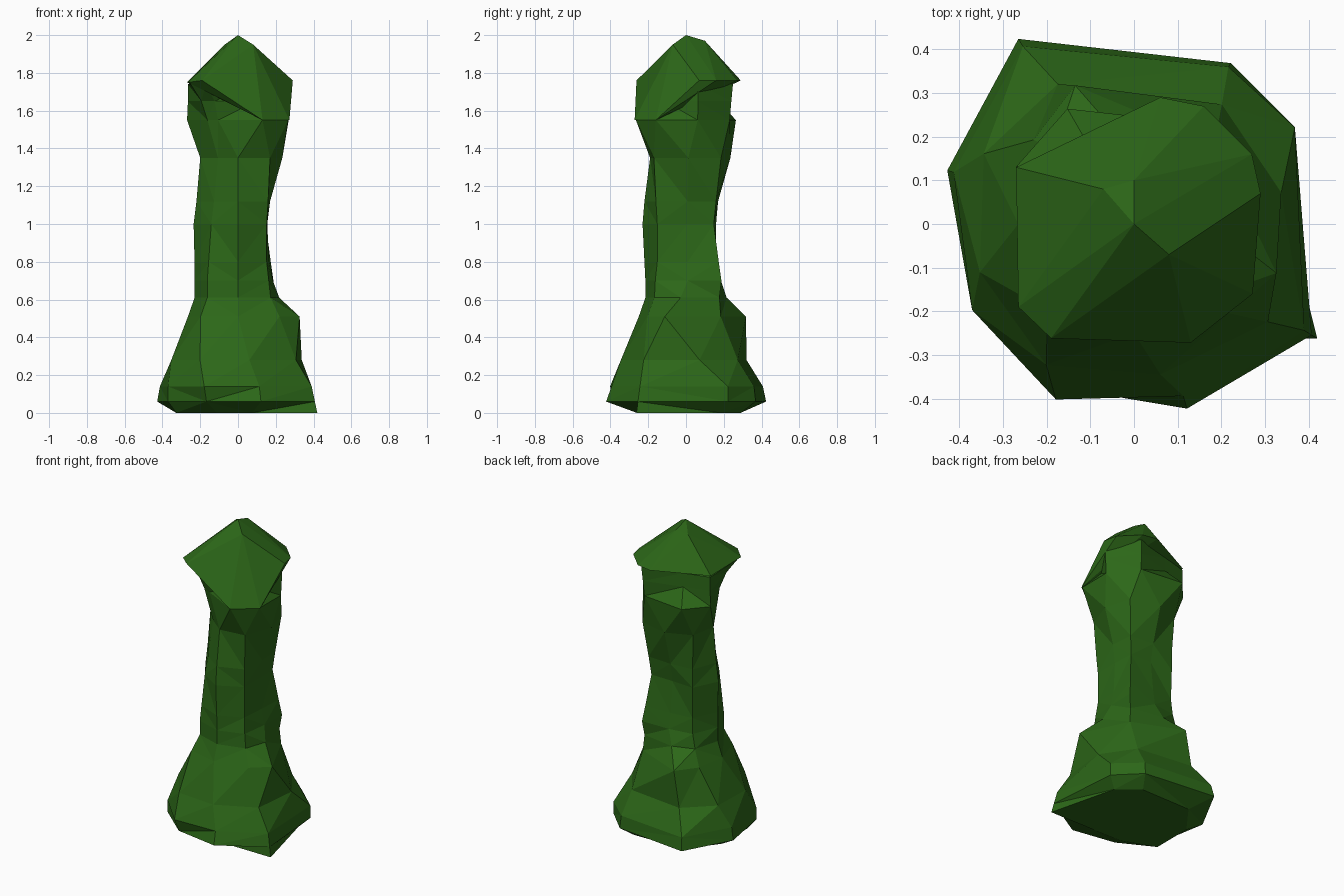
import bpy, bmesh
from math import radians, cos, sin

# Corner directions of the eight-sided section, keyed by height
ANGLES = [
    (0.14, (31, 59, 122, 164, 208, 246, 286, 328)),
    (0.51, (-19, 45, 113, 140, 180, 225, 270, 317)),
    (0.70, (3, 45, 92, 135, 180, 225, 270, 315)),
    (1.35, (3, 45, 92, 135, 180, 225, 270, 315)),
    (1.55, (13, 59, 120, 154, 216, 234, 296, 329)),
]

# Each section: height, then the radius at each corner
FOOT = [
    (0.00, .36, .34, .34, .34, .37, .28, .27, .495),
    (0.06, .43, .43, .50, .445, .42, .41, .44, .48),
    (0.14, .43, .42, .48, .43, .42, .44, .41, .46),
    (0.28, .345, .34, .365, .38, .37, .38, .35, .38),
    (0.51, .345, .26, .345, .30, .265, .28, .25, .30),
]
STEM = [
    (0.61, .22, .25, .22, .25, .23, .23, .215, .24),
    (0.70, .185, .265, .185, .23, .23, .23, .215, .23),
    (0.80, .165, .245, .17, .22, .23, .22, .22, .215),
    (1.00, .155, .208, .15, .225, .235, .20, .23, .215),
    (1.12, .17, .225, .17, .225, .22, .18, .22, .225),
    (1.35, .235, .262, .235, .24, .20, .15, .19, .24),
]
NECK = [
    (1.55, .275, .27, .305, .30, .20, .18, .295, .31),
    (1.65, .28, .28, .20, .295, .24, .21, .22, .22),
    (1.74, .28, .29, .20, .295, .31, .29, .18, .18),
    (1.80, .15, .15, .15, .15, .15, .15, .12, .12),
]

# Corners of the faceted crown
CROWN = [
    (0, 0, 2.0), (0, .10, 1.97), (-.07, .08, 1.95), (.08, -.07, 1.95),
    (.29, .07, 1.76), (.27, .16, 1.76), (.16, .27, 1.76), (.06, .29, 1.76),
    (-.27, .13, 1.75), (-.265, -.19, 1.75), (-.19, -.262, 1.76),
    (.13, -.272, 1.55), (.272, -.16, 1.55),
]


def corner_angles(z):
    """Corner directions at a height, blended between the keyed ones."""
    if z <= ANGLES[0][0]:
        return ANGLES[0][1]
    for (z0, a0), (z1, a1) in zip(ANGLES, ANGLES[1:]):
        if z <= z1:
            t = (z - z0) / (z1 - z0)
            return [a + (b - a) * t for a, b in zip(a0, a1)]
    return ANGLES[-1][1]


def make_object(name, bm, material):
    bmesh.ops.recalc_face_normals(bm, faces=bm.faces[:])
    mesh = bpy.data.meshes.new(name)
    bm.to_mesh(mesh)
    bm.free()
    mesh.materials.append(material)
    obj = bpy.data.objects.new(name, mesh)
    bpy.context.collection.objects.link(obj)
    return obj


green = bpy.data.materials.new("dark_green")
green.diffuse_color = (0.025, 0.135, 0.009, 1)

# Foot, stem and neck as one loft of triangular facets
bm = bmesh.new()
rings = []
for z, *radii in FOOT + STEM + NECK:
    rings.append([bm.verts.new((r * cos(radians(a)), r * sin(radians(a)), z))
                  for r, a in zip(radii, corner_angles(z))])
for low, high in zip(rings, rings[1:]):
    for i in range(8):
        j = (i + 1) % 8
        bm.faces.new((low[i], low[j], high[j], high[i]))
bm.faces.new(rings[0][::-1])
bm.faces.new(rings[-1])
bmesh.ops.triangulate(bm, faces=bm.faces[:], quad_method='SHORT_EDGE')
pillar = make_object("faceted_pillar", bm, green)

# Crown as a convex block, merged into the neck
bm = bmesh.new()
for co in CROWN:
    bm.verts.new(co)
bmesh.ops.convex_hull(bm, input=bm.verts[:])
crown = make_object("crown", bm, green)
crown.hide_render = True
crown.hide_viewport = True

merge = pillar.modifiers.new("merge_crown", 'BOOLEAN')
merge.operation = 'UNION'
merge.solver = 'EXACT'
merge.object = crown
